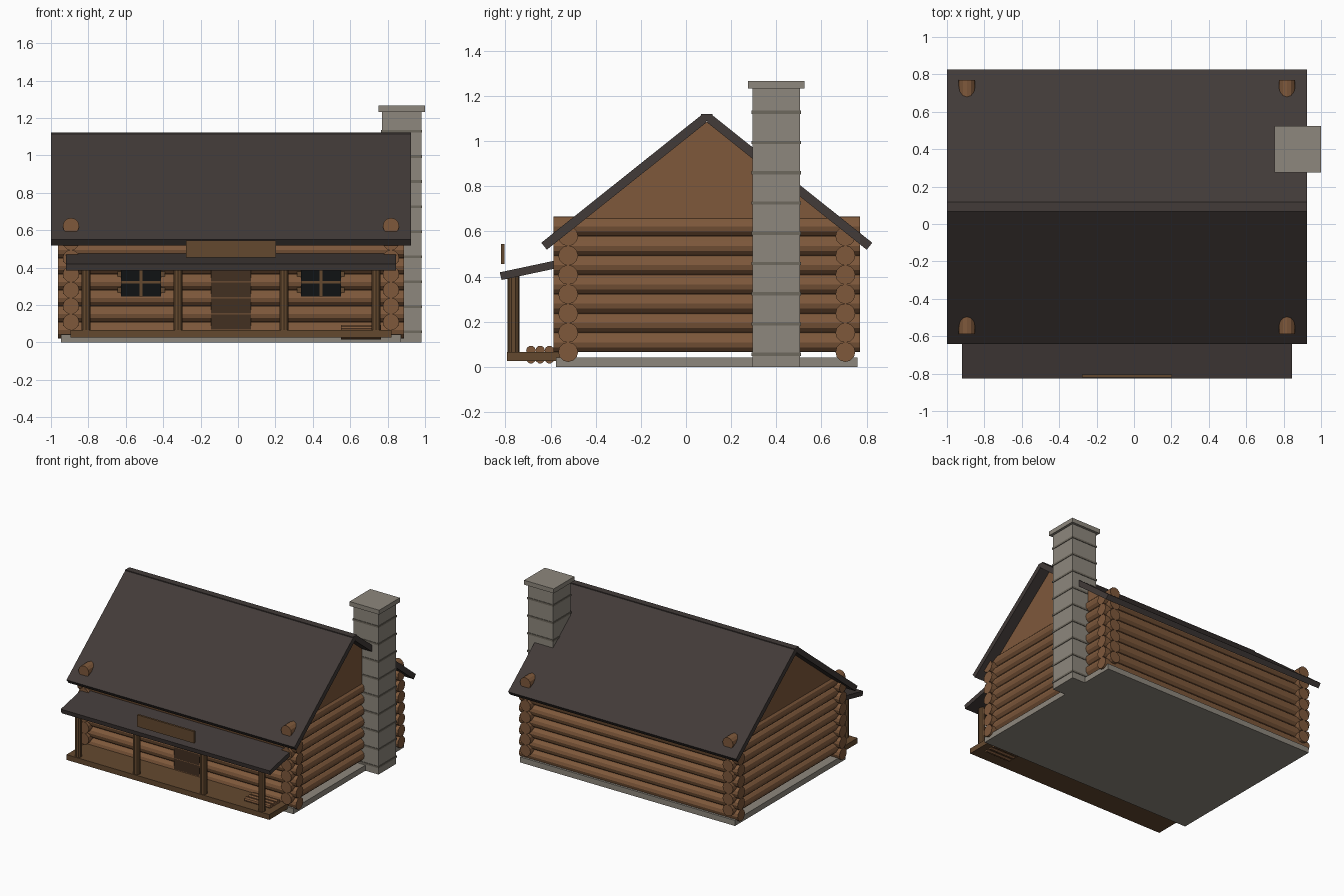
import bpy, bmesh, math

if "Cube" in bpy.data.objects:
    bpy.data.objects.remove(bpy.data.objects["Cube"])

CX, CY = -0.0375, 0.092          # middle of the cabin


def material(name, r, g, b):
    m = bpy.data.materials.new(name)
    m.diffuse_color = (r, g, b, 1)
    m.use_nodes = True
    m.node_tree.nodes["Principled BSDF"].inputs["Base Color"].default_value = m.diffuse_color
    return m


LOG = material("log wood", 0.21, 0.099, 0.044)
PLANK = material("plank wood", 0.127, 0.066, 0.028)
DOOR = material("door wood", 0.055, 0.029, 0.015)
ROOF = material("roof", 0.054, 0.043, 0.040)
STONE = material("stone", 0.27, 0.245, 0.205)
MORTAR = material("mortar", 0.155, 0.138, 0.11)
GLASS = material("dark glass", 0.005, 0.006, 0.007)


def finish(name, bm, mat):
    bmesh.ops.recalc_face_normals(bm, faces=bm.faces)
    me = bpy.data.meshes.new(name)
    bm.to_mesh(me)
    bm.free()
    ob = bpy.data.objects.new(name, me)
    bpy.context.collection.objects.link(ob)
    me.materials.append(mat)
    return ob


def box(name, x0, x1, y0, y1, z0, z1, mat):
    bm = bmesh.new()
    bmesh.ops.create_cube(bm, size=1)
    for v in bm.verts:
        v.co = ((x0 + x1) / 2 + v.co.x * (x1 - x0),
                (y0 + y1) / 2 + v.co.y * (y1 - y0),
                (z0 + z1) / 2 + v.co.z * (z1 - z0))
    return finish(name, bm, mat)


def rod(name, axis, centre, length, radius, mat, sides=12):
    bpy.ops.mesh.primitive_cylinder_add(vertices=sides, radius=radius, depth=length, location=centre)
    ob = bpy.context.object
    ob.name = name
    if axis == "x":
        ob.rotation_euler = (0, math.pi / 2, 0)
    elif axis == "y":
        ob.rotation_euler = (math.pi / 2, 0, 0)
    ob.data.materials.append(mat)
    return ob


def extrude_x(name, profile, x0, x1, mat):
    """Sweep a (y, z) outline along x."""
    bm = bmesh.new()
    face = bm.faces.new([bm.verts.new((x0, y, z)) for y, z in profile])
    out = bmesh.ops.extrude_face_region(bm, geom=[face])["geom"]
    for v in out:
        if isinstance(v, bmesh.types.BMVert):
            v.co.x = x1
    return finish(name, bm, mat)


# Foundation
box("foundation", CX - 0.908, CX + 0.908, CY - 0.667, CY + 0.667, 0, 0.042, STONE)

# Interlocking log walls, side courses half a log higher
for i in range(7):
    for s, side in ((-1, "front"), (1, "back")):
        rod(f"{side}_log", "x", (CX, CY + s * 0.614, 0.066 + i * 0.0855), 1.848, 0.044, LOG)
    for s, side in ((-1, "left"), (1, "right")):
        rod(f"{side}_log", "y", (CX + s * 0.8555, CY, 0.109 + i * 0.0855), 1.358, 0.044, LOG)

# Gable ends
for s in (-1, 1):
    x = CX + s * 0.8555
    extrude_x("gable", [(CY - 0.60, 0.61), (CY + 0.60, 0.61), (CY, 1.088)], x - 0.025, x + 0.025, LOG)

# Main roof slabs, square-ended at the top, with a ridge cap between them
for s, side in ((-1, "front"), (1, "back")):
    extrude_x(f"{side}_roof",
              [(CY + s * 0.0245, 1.115), (CY + s * 0.733, 0.550), (CY + s * 0.7085, 0.519), (CY, 1.084)],
              -1.0, 0.925, ROOF)
box("ridge_cap", -1.0, 0.925, CY - 0.025, CY + 0.025, 1.09, 1.121, ROOF)

# Chimney with mortar bands and cap
HX, HY = 0.875, 0.4
box("chimney", HX - 0.106, HX + 0.106, HY - 0.106, HY + 0.106, 0, 1.235, STONE)
for i in range(9):
    z = 0.056 + i * 0.134
    box("chimney_band", HX - 0.11, HX + 0.11, HY - 0.11, HY + 0.11, z - 0.007, z + 0.007, MORTAR)
box("chimney_cap", HX - 0.125, HX + 0.125, HY - 0.125, HY + 0.125, 1.233, 1.267, STONE)

# Porch: floor, posts, sloping roof, sign board
box("porch_floor", CX - 0.857, CX + 0.857, -0.793, -0.55, 0.026, 0.066, PLANK)
for dx in (-0.7755, -0.283, 0.283, 0.7755):
    rod("porch_post", "z", (CX + dx, -0.764, 0.233), 0.34, 0.026, PLANK, 10)
extrude_x("porch_roof", [(-0.825, 0.419), (-0.817, 0.385), (-0.502, 0.452), (-0.509, 0.486)],
          CX - 0.882, CX + 0.882, ROOF)
box("sign_board", CX - 0.24, CX + 0.24, -0.82, -0.804, 0.455, 0.545, PLANK)

# Door
box("door", CX - 0.107, CX + 0.107, -0.5655, -0.52, 0.07, 0.42, DOOR)

# Windows: recessed frame, glass and crossed bars
for s in (-1, 1):
    x = CX + s * 0.481
    box("window_frame", x - 0.127, x + 0.127, -0.552, -0.51, 0.228, 0.414, PLANK)
    box("window_glass", x - 0.107, x + 0.107, -0.57, -0.51, 0.246, 0.396, GLASS)
    box("window_bar_upright", x - 0.007, x + 0.007, -0.575, -0.56, 0.246, 0.396, PLANK)
    box("window_bar_level", x - 0.107, x + 0.107, -0.575, -0.56, 0.315, 0.327, PLANK)

# Firewood stack on the porch
for row in range(2):
    for col in range(3):
        rod("firewood", "x", (0.657, -0.687 + col * 0.041, 0.036 + row * 0.037), 0.215, 0.021, LOG, 10)
